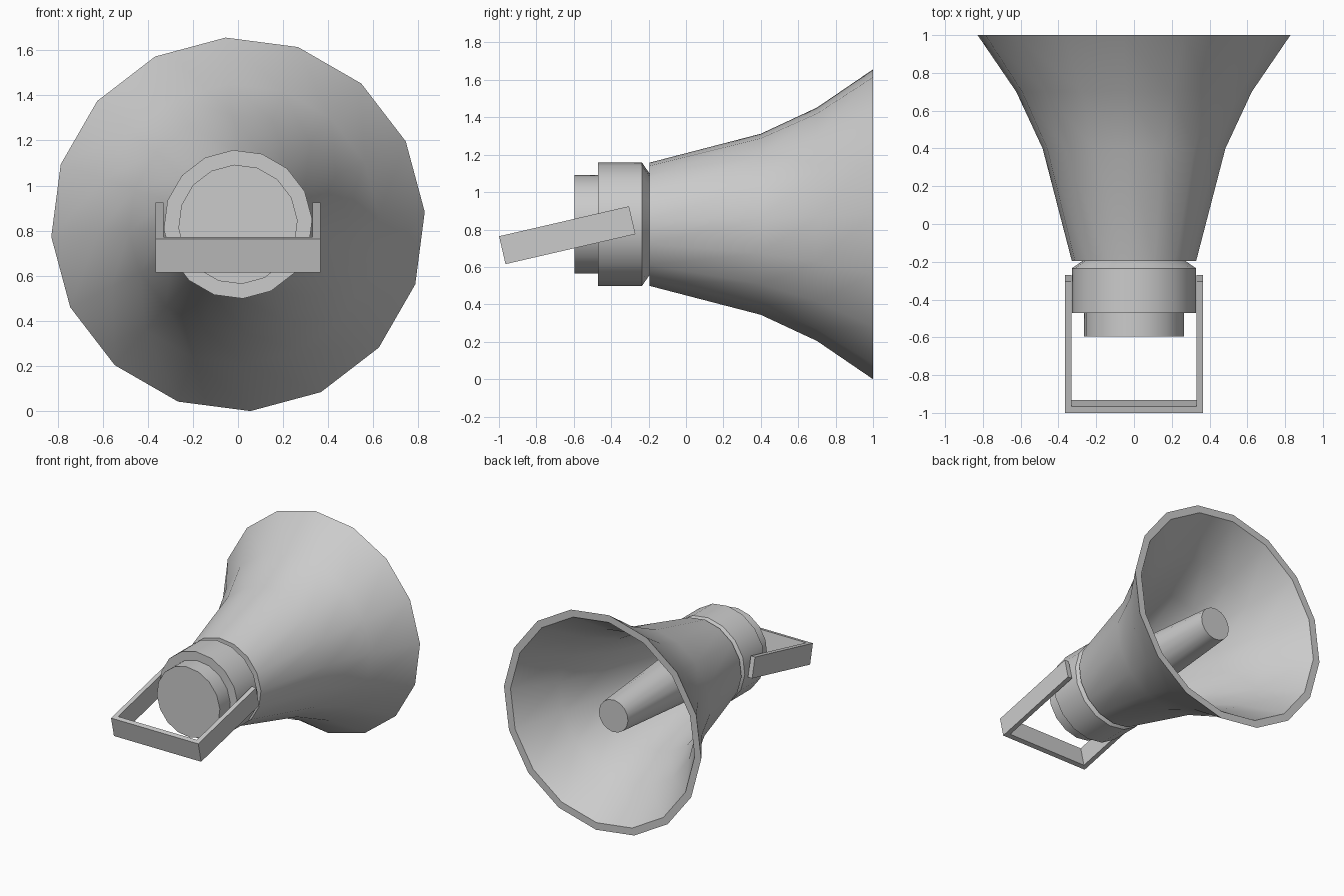
import bpy, bmesh, math
from mathutils import Matrix, Vector

if "Cube" in bpy.data.objects:
    bpy.data.objects.remove(bpy.data.objects["Cube"])

SIDES = 16
TWIST = math.radians(3.8)   # small roll of the polygon about the horn axis
AXIS_Z = 0.828


def finish(bm, name):
    bmesh.ops.recalc_face_normals(bm, faces=bm.faces)
    mesh = bpy.data.meshes.new(name)
    bm.to_mesh(mesh)
    bm.free()
    obj = bpy.data.objects.new(name, mesh)
    bpy.context.collection.objects.link(obj)
    return obj


def lathe(name, profile, closed=False):
    """Spin (y, radius) points around the horn axis; open profiles get end caps."""
    bm = bmesh.new()
    rings = []
    for y, r in profile:
        angles = [TWIST + math.tau * i / SIDES for i in range(SIDES)]
        rings.append([bm.verts.new((r * math.cos(a), y, AXIS_Z + r * math.sin(a)))
                      for a in angles])
    pairs = list(zip(rings, rings[1:]))
    if closed:
        pairs.append((rings[-1], rings[0]))
    else:
        bm.faces.new(rings[0])
        bm.faces.new(rings[-1])
    for a, b in pairs:
        for i in range(SIDES):
            j = (i + 1) % SIDES
            bm.faces.new((a[i], a[j], b[j], b[i]))
    obj = finish(bm, name)
    bpy.ops.object.select_all(action='DESELECT')
    obj.select_set(True)
    bpy.context.view_layer.objects.active = obj
    bpy.ops.object.shade_smooth_by_angle(angle=math.radians(35))
    return obj


# Flared horn: outer wall, rim, inner wall, back lip
lathe("horn", [(-0.195, 0.33), (0.4, 0.485), (0.7, 0.625), (1.0, 0.83),
               (1.0, 0.775), (0.7, 0.575), (0.4, 0.435), (-0.195, 0.28)], closed=True)

# Driver housing with chamfered front, and stepped rear cap
lathe("driver_housing", [(-0.47, 0.33), (-0.235, 0.33), (-0.19, 0.265)])
lathe("rear_cap", [(-0.595, 0.265), (-0.465, 0.265)])

# Tapered sound tube inside the horn
lathe("inner_tube", [(-0.2, 0.2), (0.87, 0.122)])

# U-shaped mounting bracket, tilted up towards the horn
W, T, L, H = 0.366, 0.035, 0.713, 0.153
outline = [(-W, 0), (W, 0), (W, L), (W - T, L), (W - T, T),
           (-W + T, T), (-W + T, L), (-W, L)]
bm = bmesh.new()
base = bm.faces.new([bm.verts.new((x, y, 0)) for x, y in outline])
ext = bmesh.ops.extrude_face_region(bm, geom=[base], use_keep_orig=True)
top = [v for v in ext["geom"] if isinstance(v, bmesh.types.BMVert)]
bmesh.ops.translate(bm, verts=top, vec=Vector((0, 0, H)))
bracket = finish(bm, "mounting_bracket")
bracket.data.transform(Matrix.Translation((0, -0.965, 0.615))
                       @ Matrix.Rotation(math.radians(13), 4, 'X'))
